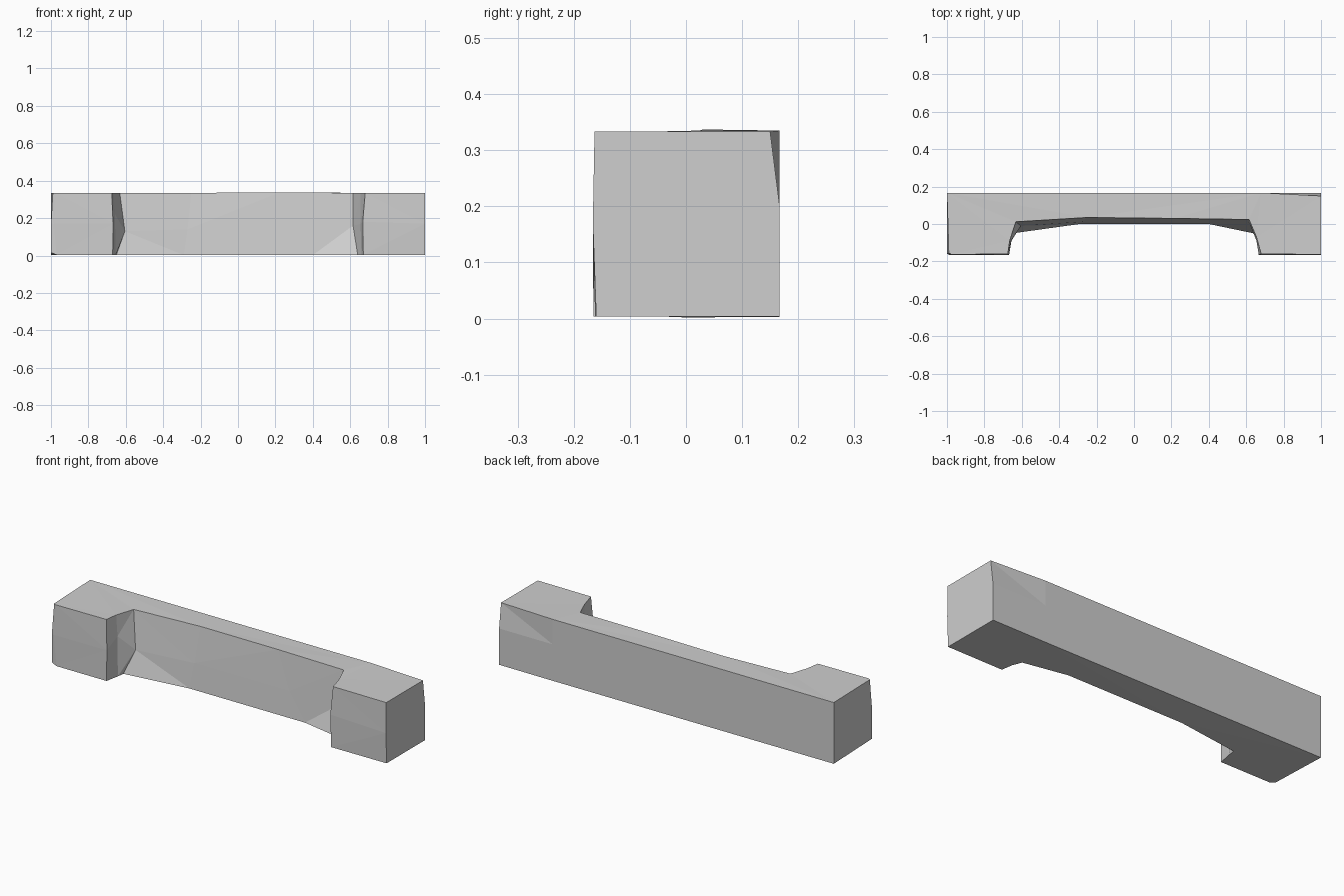
import bpy, bmesh

grey = bpy.data.materials.new("plain grey")
grey.diffuse_color = (0.62, 0.62, 0.62, 1)

# Outline at three heights: back left, left leg, recess, right leg, back right
bottom = [(-1, .167, .004), (-1, -.16, .015), (-.97, -.165, .004), (-.67, -.165, .004),
          (-.655, -.09, .004), (-.65, -.05, .004), (-.29, 0, .002), (.4, 0, .002),
          (.64, -.05, .004), (.66, -.1, .004), (.67, -.162, .004), (1, -.16, .004),
          (1, .167, .004), (.68, .167, .003)]
middle = [(-1, .167, .18), (-1, -.16, .17), (-.985, -.166, .17), (-.668, -.165, .17),
          (-.657, -.09, .22), (-.605, -.01, .13), (-.27, .012, .14), (.3, .012, .14),
          (.615, .01, .16), (.655, -.09, .17), (.667, -.165, .18), (1, -.166, .17),
          (1, .167, .2), (.68, .167, .2)]
top = [(-1, .167, .335), (-.99, -.155, .333), (-.975, -.163, .333), (-.675, -.16, .333),
       (-.665, -.09, .333), (-.632, .012, .333), (-.25, .035, .335), (.22, .03, .337),
       (.615, .024, .335), (.655, -.07, .333), (.68, -.16, .333), (1, -.163, .333),
       (1, .15, .333), (.68, .167, .335)]

# Solid bar with two projecting ends
bm = bmesh.new()
rings = [[bm.verts.new(p) for p in ring] for ring in (bottom, middle, top)]
n = len(bottom)
for lo, hi in zip(rings, rings[1:]):
    for i in range(n):
        j = (i + 1) % n
        bm.faces.new((lo[i], lo[j], hi[j], hi[i]))
bm.faces.new(rings[0][::-1])
bm.faces.new(rings[-1])
bmesh.ops.triangulate(bm, faces=bm.faces[:])
bmesh.ops.recalc_face_normals(bm, faces=bm.faces[:])

mesh = bpy.data.meshes.new("recessed_bar")
bm.to_mesh(mesh)
bm.free()
mesh.materials.append(grey)
bar = bpy.data.objects.new("recessed_bar", mesh)
bpy.context.collection.objects.link(bar)
